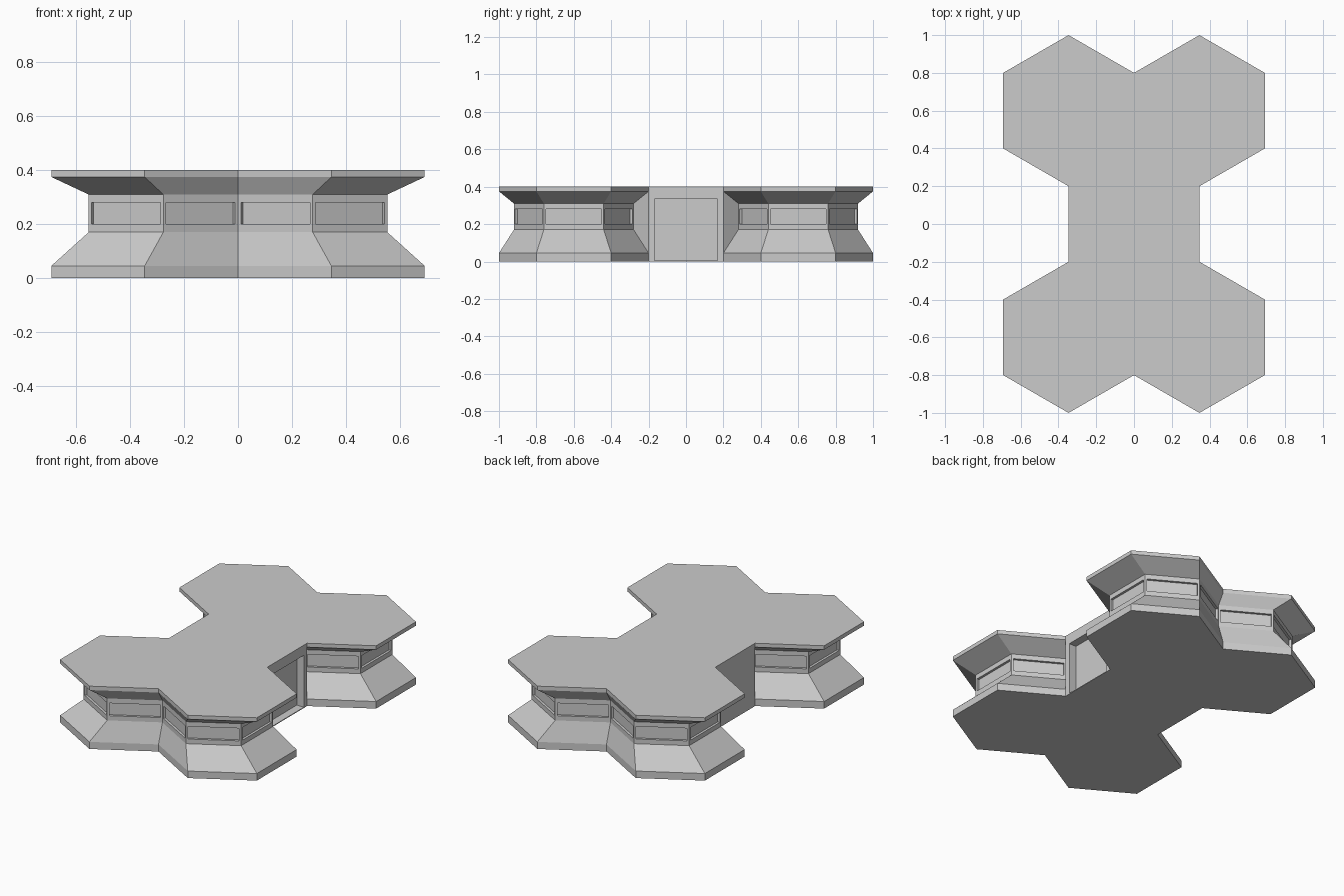
import bpy, bmesh, math
from mathutils import Matrix, Vector

if "Cube" in bpy.data.objects:
    bpy.data.objects.remove(bpy.data.objects["Cube"])

R = 0.4                        # hexagon radius
A = R * math.sqrt(3) / 2       # hexagon apothem
WAIST = 0.8                    # wall line relative to the eaves
DOOR_DEPTH, WIN_DEPTH = 0.05, 0.015


def quadrant(s):
    """Outline of the +x +y quarter; wings shrink about (0, 0.6)."""
    pts = [(A, -0.4), (2 * A, -0.2), (2 * A, 0.2), (A, 0.4), (0, 0.2)]
    return [(A, 0.2)] + [(x * s, 0.6 + y * s) for x, y in pts]


def outline(s):
    q = quadrant(s)
    right = [(x, -y) for x, y in reversed(q)] + q
    return right + [(-x, -y) for x, y in right[1:-1]]


def mesh_object(name, bm):
    bmesh.ops.recalc_face_normals(bm, faces=bm.faces)
    me = bpy.data.meshes.new(name)
    bm.to_mesh(me)
    bm.free()
    ob = bpy.data.objects.new(name, me)
    bpy.context.collection.objects.link(ob)
    return ob


# Five-hexagon building: stacked outlines from base plinth to roof
bm = bmesh.new()
levels = [(0, 1), (0.045, 1), (0.17, WAIST), (0.31, WAIST), (0.375, 1), (0.4, 1)]
rings = [[bm.verts.new((x, y, z)) for x, y in outline(s)] for z, s in levels]
n = len(rings[0])
for lo, hi in zip(rings, rings[1:]):
    for i in range(n):
        j = (i + 1) % n
        bm.faces.new((lo[i], lo[j], hi[j], hi[i]))
bm.faces.new(rings[0][::-1])
bm.faces.new(rings[-1])
bmesh.ops.remove_doubles(bm, verts=bm.verts, dist=1e-4)
building = mesh_object("hexagon_building", bm)

# Recess cutters: a window band on every wing wall, a doorway on the right
bm = bmesh.new()


def box(center, size, angle=0):
    m = (Matrix.Translation(center) @ Matrix.Rotation(angle, 4, 'Z')
         @ Matrix.Diagonal((*size, 1)))
    bmesh.ops.create_cube(bm, size=1, matrix=m)


walls = quadrant(WAIST)[1:]
for sx in (1, -1):
    for sy in (1, -1):
        for p, q in zip(walls, walls[1:]):
            a = Vector((p[0] * sx, p[1] * sy, 0.24))
            b = Vector((q[0] * sx, q[1] * sy, 0.24))
            d = b - a
            box((a + b) / 2, (d.length - 0.024, 2 * WIN_DEPTH, 0.08),
                math.atan2(d.y, d.x))
box((A, 0, 0.17), (2 * DOOR_DEPTH, 0.336, 0.33))
cutter = mesh_object("recess_cutter", bm)
cutter.hide_render = True

cut = building.modifiers.new("recesses", 'BOOLEAN')
cut.operation = 'DIFFERENCE'
cut.solver = 'EXACT'
cut.object = cutter
bpy.context.view_layer.objects.active = building
bpy.ops.object.modifier_apply(modifier=cut.name)
bpy.data.objects.remove(cutter)
